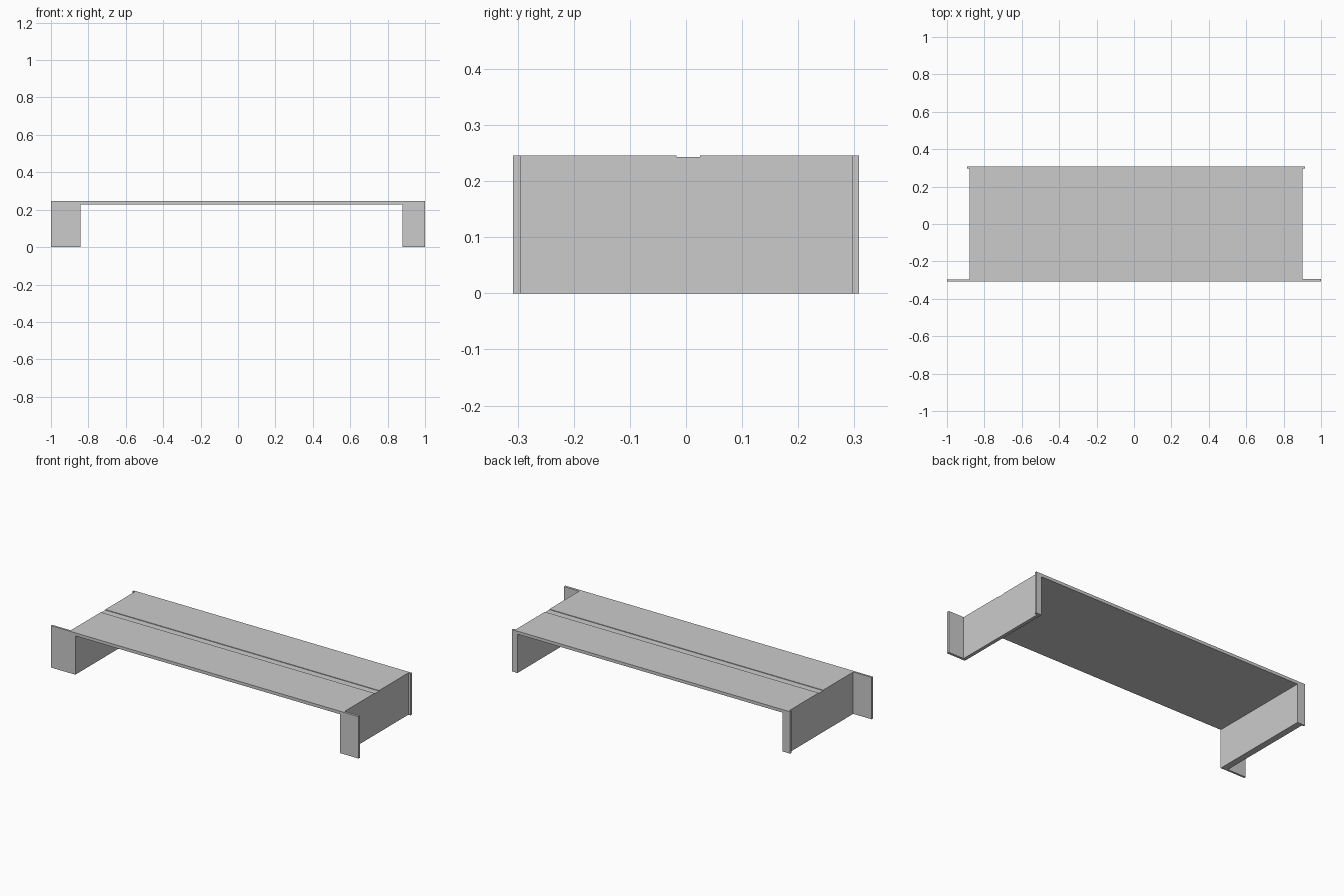
import bpy, bmesh

if "Cube" in bpy.data.objects:
    bpy.data.objects.remove(bpy.data.objects["Cube"])

HEIGHT = 0.246          # overall height
HALF_DEPTH = 0.308      # half of the front-to-back size
DECK_UNDER = 0.228      # underside of the deck
LEFT, RIGHT = -0.88, 0.90


def extrude_profile(name, points, y0, y1):
    """Extrude an (x, z) outline from y0 to y1."""
    bm = bmesh.new()
    face = bm.faces.new([bm.verts.new((x, y0, z)) for x, z in points])
    moved = bmesh.ops.extrude_face_region(bm, geom=[face])["geom"]
    verts = [g for g in moved if isinstance(g, bmesh.types.BMVert)]
    bmesh.ops.translate(bm, verts=verts, vec=(0, y1 - y0, 0))
    bmesh.ops.recalc_face_normals(bm, faces=bm.faces)
    mesh = bpy.data.meshes.new(name)
    bm.to_mesh(mesh)
    bm.free()
    obj = bpy.data.objects.new(name, mesh)
    bpy.context.collection.objects.link(obj)
    return obj


def box(name, x0, x1, y0, y1, z0, z1):
    return extrude_profile(name, [(x0, z0), (x1, z0), (x1, z1), (x0, z1)], y0, y1)


# Deck and both side panels as one bent channel
channel = extrude_profile("deck_and_side_panels", [
    (LEFT, 0), (-0.842, 0), (-0.842, DECK_UNDER), (0.88, DECK_UNDER),
    (0.88, 0), (RIGHT, 0), (RIGHT, HEIGHT), (LEFT, HEIGHT),
], -HALF_DEPTH, HALF_DEPTH)

# Shallow groove along the top
cutter = box("groove_cutter", -1.1, 1.1, -0.017, 0.025, 0.2425, 0.3)
cutter.hide_render = True
cutter.hide_set(True)
groove = channel.modifiers.new("groove", "BOOLEAN")
groove.operation = "DIFFERENCE"
groove.solver = "EXACT"
groove.object = cutter

# Wide front flanges and narrow back lips on the outer sides
for name, x0, x1, y0, y1 in [
    ("front_flange_left", -1.0, LEFT, -HALF_DEPTH, -0.296),
    ("front_flange_right", RIGHT, 1.0, -HALF_DEPTH, -0.294),
    ("back_lip_left", -0.893, LEFT, 0.298, HALF_DEPTH),
    ("back_lip_right", RIGHT, 0.915, 0.296, HALF_DEPTH),
]:
    box(name, x0, x1, y0, y1, 0, HEIGHT)
